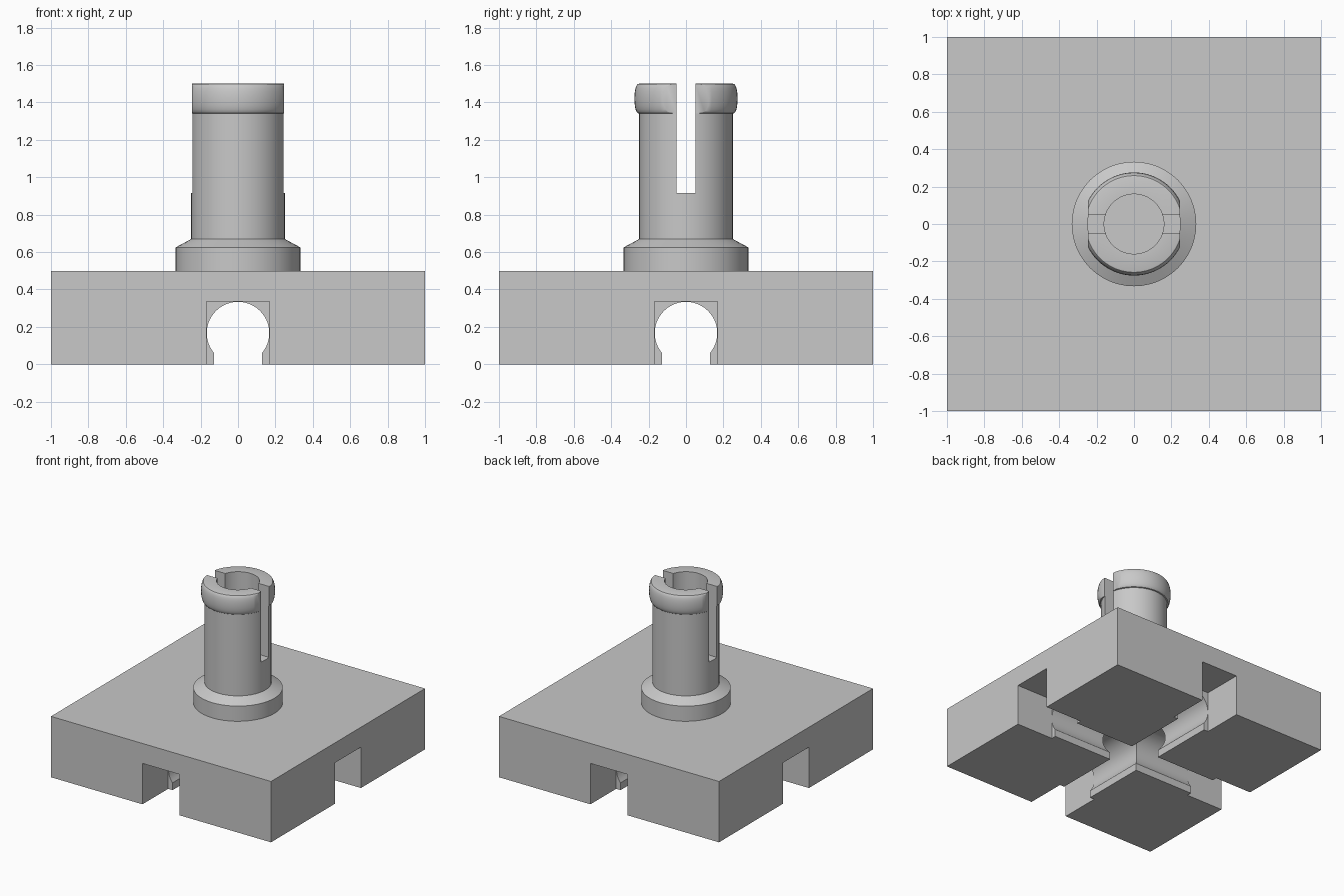
import bpy
import bmesh
from math import sin, cos, pi, asin, radians
from mathutils import Matrix

cube = bpy.data.objects.get("Cube")
if cube:
    bpy.data.objects.remove(cube, do_unlink=True)

grey = bpy.data.materials.new("light grey")
grey.use_nodes = True
grey.diffuse_color = (0.58, 0.58, 0.58, 1)
grey.node_tree.nodes["Principled BSDF"].inputs["Base Color"].default_value = (0.58, 0.58, 0.58, 1)


def finish(bm, name):
    bmesh.ops.recalc_face_normals(bm, faces=bm.faces)
    mesh = bpy.data.meshes.new(name)
    bm.to_mesh(mesh)
    bm.free()
    mesh.materials.append(grey)
    obj = bpy.data.objects.new(name, mesh)
    bpy.context.collection.objects.link(obj)
    return obj


def box(name, low, high):
    bm = bmesh.new()
    bmesh.ops.create_cube(bm, size=1)
    for v in bm.verts:
        v.co = [h if c > 0 else l for c, l, h in zip(v.co, low, high)]
    return finish(bm, name)


def prism(name, profile, half_length):
    """Extrude an x-z profile along y."""
    bm = bmesh.new()
    face = bm.faces.new([bm.verts.new((x, -half_length, z)) for x, z in profile])
    out = bmesh.ops.extrude_face_region(bm, geom=[face])
    moved = [g for g in out["geom"] if isinstance(g, bmesh.types.BMVert)]
    bmesh.ops.translate(bm, verts=moved, vec=(0, 2 * half_length, 0))
    return finish(bm, name)


def lathe(name, profile, steps):
    """Revolve an r-z profile around z."""
    bm = bmesh.new()
    verts = [bm.verts.new((r, 0, z)) for r, z in profile]
    edges = [bm.edges.new(pair) for pair in zip(verts, verts[1:])]
    bmesh.ops.spin(bm, geom=verts + edges, cent=(0, 0, 0), axis=(0, 0, 1),
                   angle=2 * pi, steps=steps)
    bmesh.ops.remove_doubles(bm, verts=bm.verts, dist=0.0005)
    return finish(bm, name)


def turn(obj, quarters):
    obj.data.transform(Matrix.Rotation(quarters * pi / 2, 4, "Z"))
    return obj


def cut(obj, cutters):
    for cutter in cutters:
        mod = obj.modifiers.new("cut", "BOOLEAN")
        mod.operation = "DIFFERENCE"
        mod.solver = "EXACT"
        mod.object = cutter
    bpy.context.view_layer.update()
    graph = bpy.context.evaluated_depsgraph_get()
    mesh = bpy.data.meshes.new_from_object(obj.evaluated_get(graph))
    obj.modifiers.clear()
    obj.data = mesh
    mesh.materials.clear()
    mesh.materials.append(grey)
    for p in mesh.polygons:
        p.material_index = 0
    for cutter in cutters:
        bpy.data.objects.remove(cutter, do_unlink=True)


# Base block with crossed snap channels and square recesses at the four sides
base = box("base_block", (-1, -1, 0), (1, 1, 0.5))
R, GAP, N = 0.167, 0.128, 36
start = -pi / 2 + asin(GAP / R)
sweep = 2 * pi - 2 * asin(GAP / R)
keyhole = [(R * cos(start + sweep * i / N), R + R * sin(start + sweep * i / N))
           for i in range(N + 1)]
keyhole += [(-GAP, -0.1), (GAP, -0.1)]
cutters = [turn(prism("channel_cutter", keyhole, 0.8), q) for q in range(2)]
cutters += [turn(box("recess_cutter", (-0.168, 0.667, -0.1), (0.168, 1.1, 0.336)), q)
            for q in range(4)]
cut(base, cutters)

# Hollow pin with a conical collar and a rounded snap lip
lip = [(0.25 + 0.026 * max(0, cos(t)) ** 0.8, 1.42 + 0.08 * sin(t))
       for t in (pi / 2 - pi * i / 12 for i in range(13))]
profile = [(0, 0.5), (0.16, 0.5), (0.16, 1.5)] + lip
profile += [(0.25, 0.67), (0.333, 0.625), (0.333, 0.45), (0, 0.45)]
pin = lathe("split_pin", profile, 48)

# Split through the pin, and flats on both sides of the lip
cutters = [box("split_cutter", (-0.5, -0.05, 0.917), (0.5, 0.05, 1.7))]
cutters += [turn(box("flat_cutter", (0.246, -0.4, 1.33), (0.5, 0.4, 1.7)), q)
            for q in (0, 2)]
cut(pin, cutters)

# Smooth curved walls, keep hard edges
bpy.ops.object.select_all(action="DESELECT")
for obj in (base, pin):
    obj.select_set(True)
bpy.context.view_layer.objects.active = base
bpy.ops.object.shade_smooth_by_angle(angle=radians(30))
